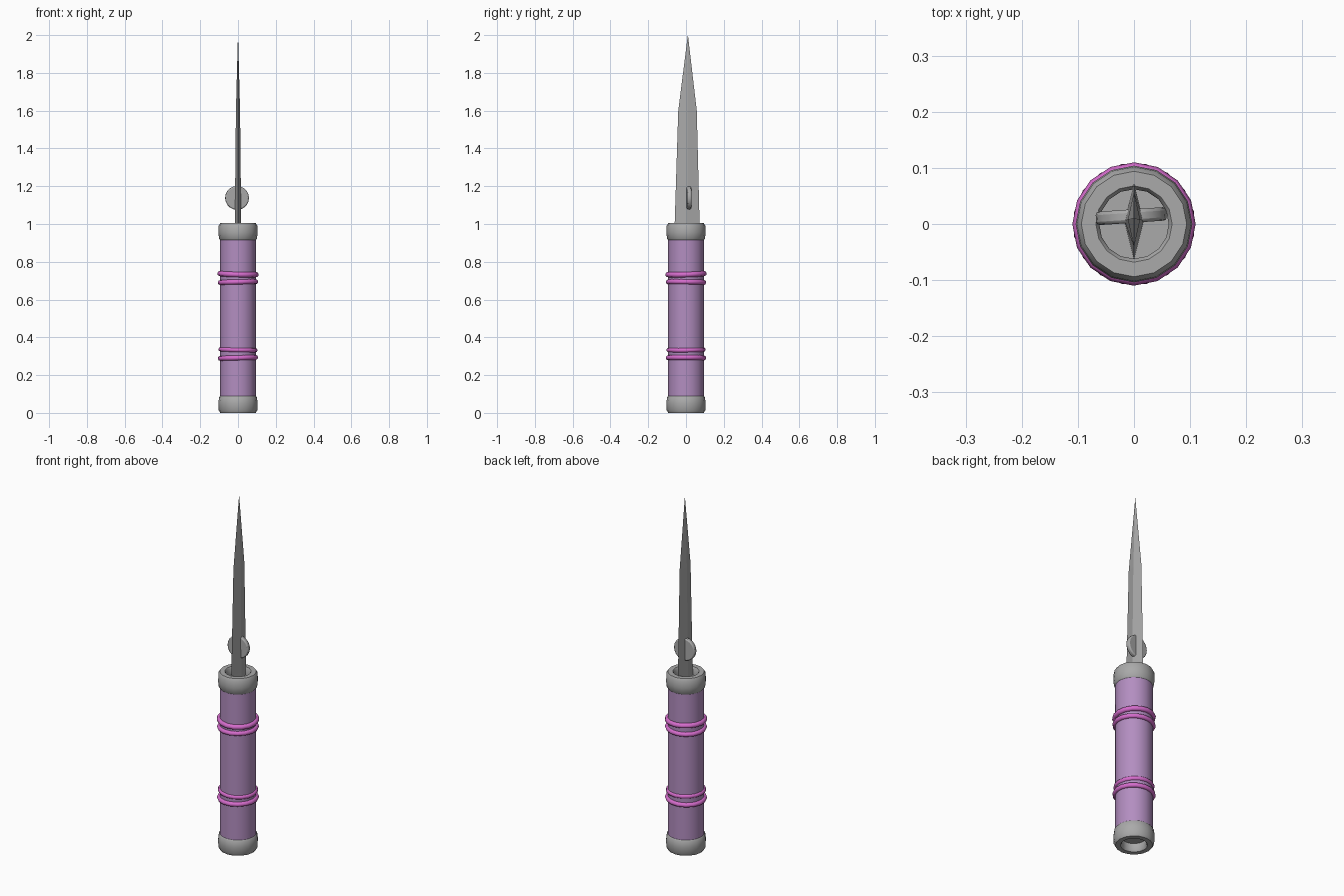
import bpy, bmesh, math

cube = bpy.data.objects.get("Cube")
if cube:
    bpy.data.objects.remove(cube, do_unlink=True)


def material(name, rgb):
    m = bpy.data.materials.new(name)
    m.use_nodes = True
    col = (*rgb, 1)
    m.diffuse_color = col
    m.node_tree.nodes["Principled BSDF"].inputs["Base Color"].default_value = col
    return m


STEEL = material("steel grey", (0.40, 0.40, 0.40))
PURPLE = material("dusty purple", (0.45, 0.27, 0.53))
PINK = material("bright pink", (0.66, 0.15, 0.60))


def finish(obj, name, mat, angle=40):
    obj.name = name
    obj.data.materials.clear()
    obj.data.materials.append(mat)
    bpy.ops.object.select_all(action='DESELECT')
    obj.select_set(True)
    bpy.context.view_layer.objects.active = obj
    if angle:
        bpy.ops.object.shade_smooth_by_angle(angle=math.radians(angle))
    return obj


def loft(name, rings, mat, angle=40):
    """Skin a list of equal-length point loops and close both ends."""
    bm = bmesh.new()
    loops = [[bm.verts.new(p) for p in ring] for ring in rings]
    n = len(loops[0])
    for a, b in zip(loops, loops[1:]):
        for i in range(n):
            j = (i + 1) % n
            bm.faces.new((a[i], a[j], b[j], b[i]))
    bm.faces.new(loops[0])
    bm.faces.new(loops[-1])
    bmesh.ops.remove_doubles(bm, verts=bm.verts, dist=1e-5)
    bmesh.ops.recalc_face_normals(bm, faces=bm.faces)
    mesh = bpy.data.meshes.new(name)
    bm.to_mesh(mesh)
    bm.free()
    obj = bpy.data.objects.new(name, mesh)
    bpy.context.collection.objects.link(obj)
    return finish(obj, name, mat, angle)


def lathe(name, profile, mat, sides=16):
    turn = [2 * math.pi * i / sides for i in range(sides)]
    return loft(name, [[(r * math.cos(t), r * math.sin(t), z) for t in turn]
                       for r, z in profile], mat)


# Grip tube
lathe("grip", [(0.095, 0.07), (0.095, 0.94)], PURPLE)

# End caps with rounded rims and a recessed socket
cap = [(0.094, 0.09), (0.100, 0.083), (0.104, 0.05), (0.102, 0.014),
       (0.094, 0.0), (0.068, 0.0), (0.062, 0.008), (0.062, 0.045)]
lathe("bottom_cap", [(0.085, 0.09)] + cap, STEEL)
lathe("top_cap", [(0.085, 0.92)] + [(r, 1.005 - z) for r, z in cap], STEEL)

# Two pairs of slightly tilted binding rings
for i, (z, radius, thick, tilt) in enumerate([
        (0.735, 0.096, 0.014, 0.03), (0.692, 0.096, 0.013, -0.02),
        (0.334, 0.092, 0.012, 0.02), (0.291, 0.096, 0.013, -0.02)]):
    bpy.ops.mesh.primitive_torus_add(
        major_segments=16, minor_segments=8, major_radius=radius,
        minor_radius=thick, location=(0, 0, z), rotation=(tilt, tilt, 0.2 * i))
    finish(bpy.context.object, f"binding_ring_{i + 1}", PINK, 60)

# Diamond-section blade: half thickness, half width, height, y centre
sections = [(0.017, 0.068, 0.962, 0.005), (0.017, 0.066, 1.0, 0.006),
            (0.011, 0.049, 1.6, 0.008), (0.0, 0.0, 2.0, 0.010)]
diamond = [(1, 0), (0, 1), (-1, 0), (0, -1)]
blade = [[(tx * x, yc + w * y, z) for x, y in diamond]
         for tx, w, z, yc in sections]
# Stop just short of the point, then collapse it to a single tip
loft("blade", blade[:-1] + [[(0.0003 * x, 0.01 + 0.0003 * y, 2.0)
                            for x, y in diamond]], STEEL, 0)

# Round stud passing through the blade
bpy.ops.mesh.primitive_cylinder_add(
    vertices=20, radius=0.063, depth=0.024, location=(-0.005, 0.014, 1.138),
    rotation=(math.pi / 2, 0, 0.07))
stud = bpy.context.object
bevel = stud.modifiers.new("rounded rim", 'BEVEL')
bevel.width = 0.006
bevel.segments = 2
bevel.limit_method = 'ANGLE'
finish(stud, "thumb_stud", STEEL)
